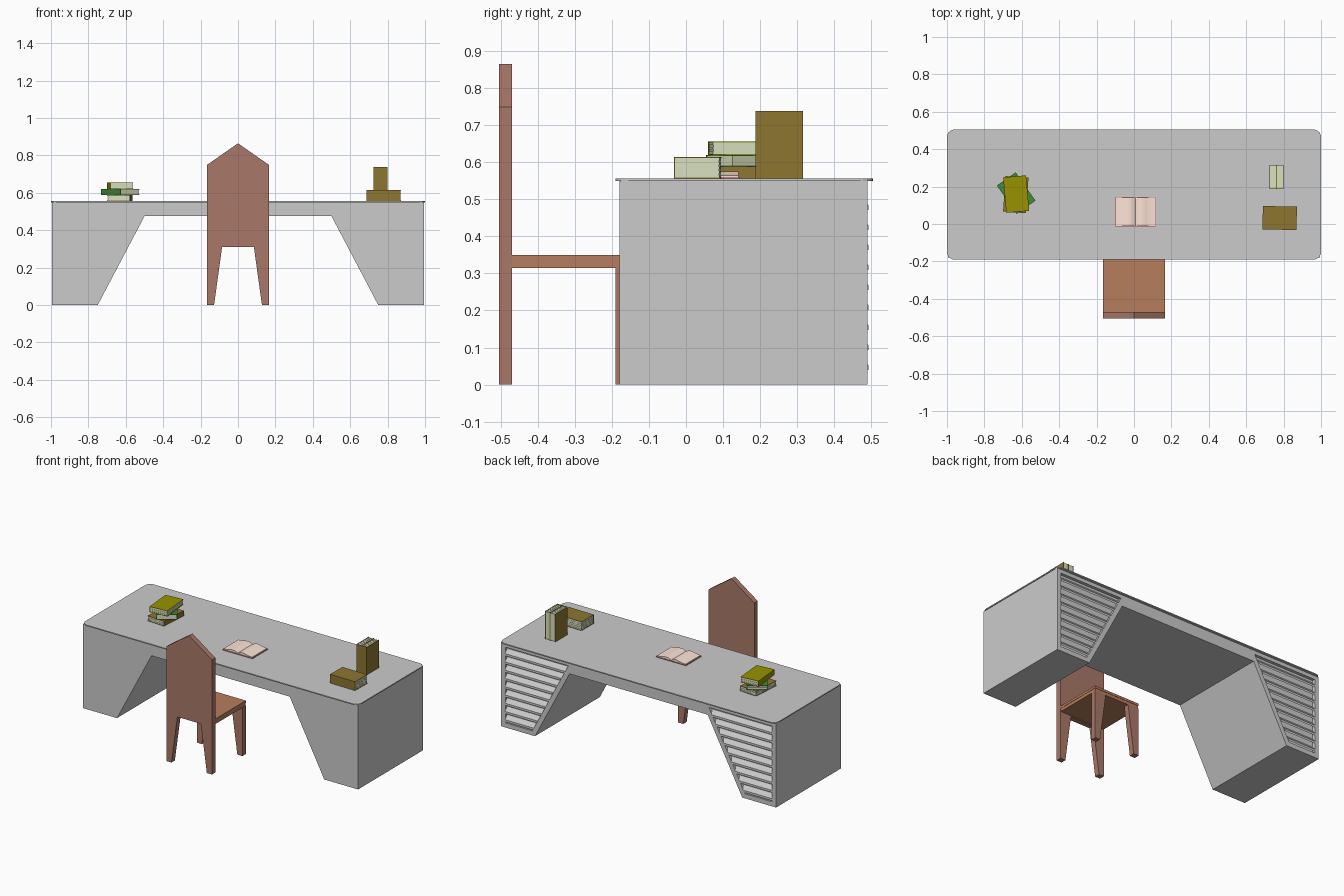
import bpy, bmesh, math
from mathutils import Matrix, Vector

if "Cube" in bpy.data.objects:
    bpy.data.objects.remove(bpy.data.objects["Cube"])


def material(name, r, g, b):
    m = bpy.data.materials.new(name)
    m.diffuse_color = (r, g, b, 1)
    m.use_nodes = True
    m.node_tree.nodes["Principled BSDF"].inputs["Base Color"].default_value = m.diffuse_color
    return m


WOOD = material("dark_wood", .40, .19, .14)
SEAT = material("seat_wood", .47, .21, .11)
OLIVE = material("olive_cover", .31, .29, 0)
BROWN = material("brown_cover", .27, .18, .03)
GREEN = material("green_cover", .054, .25, .044)
PAGES = material("book_pages", .70, .75, .52)
PAPER = material("open_paper", 1, .78, .68)
PINK = material("pink_cover", .55, .2, .2)


def loft(name, a, b, mat=None, matrix=None):
    """Solid between two matching rings of points."""
    bm = bmesh.new()
    va = [bm.verts.new(p) for p in a]
    vb = [bm.verts.new(p) for p in b]
    n = len(va)
    bm.faces.new(va)
    bm.faces.new(vb[::-1])
    for i in range(n):
        j = (i + 1) % n
        bm.faces.new((va[i], vb[i], vb[j], va[j]))
    bmesh.ops.recalc_face_normals(bm, faces=bm.faces)
    if matrix:
        bm.transform(matrix)
    me = bpy.data.meshes.new(name)
    bm.to_mesh(me)
    bm.free()
    ob = bpy.data.objects.new(name, me)
    bpy.context.collection.objects.link(ob)
    if mat:
        me.materials.append(mat)
    return ob


def prism_y(name, pts, y0, y1, mat=None, matrix=None):
    return loft(name, [(x, y0, z) for x, z in pts], [(x, y1, z) for x, z in pts], mat, matrix)


def box(name, x0, x1, y0, y1, z0, z1, mat=None, matrix=None):
    return prism_y(name, [(x0, z0), (x1, z0), (x1, z1), (x0, z1)], y0, y1, mat, matrix)


def mirrored(half):
    """Complete an x>0 profile (listed from one centre side to the other)."""
    return half + [(-x, z) for x, z in reversed(half) if x > 0]


# desk body with angled kneehole
desk = prism_y("desk_body", mirrored([(.5, .475), (.75, 0), (.995, 0), (.995, .55)]), -.18, .49)


def inner(z):
    return .785 - .25 * z / .475


# recessed louvre panels in the back of both pedestals
for s, side in ((1, "right"), (-1, "left")):
    pocket = prism_y(side + "_pocket_cutter",
                     [(s * inner(.03), .03), (s * .965, .03), (s * .965, .525), (s * inner(.525), .525)],
                     .47, .52)
    pocket.hide_render = True
    pocket.hide_viewport = True
    mod = desk.modifiers.new(side + "_pocket", 'BOOLEAN')
    mod.operation = 'DIFFERENCE'
    mod.object = pocket
    mod.solver = 'EXACT'
    for i in range(9):
        z = .038 + i * .054
        prof = [(.468, z + .022), (.493, z), (.493, z + .014), (.468, z + .042)]
        loft(f"{side}_slat_{i + 1}",
             [(s * inner(q), y, q) for y, q in prof],
             [(s * .966, y, q) for y, q in prof])

# table top with rounded corners
r = .04
ring = []
for cx, cy, a0 in ((1 - r, .505 - r, 0), (-1 + r, .505 - r, 90), (-1 + r, -.19 + r, 180), (1 - r, -.19 + r, 270)):
    for k in range(6):
        a = math.radians(a0 + 18 * k)
        ring.append((cx + r * math.cos(a), cy + r * math.sin(a)))
loft("table_top", [(x, y, .549) for x, y in ring], [(x, y, .556) for x, y in ring])

# chair
prism_y("chair_back", mirrored([(.085, .31), (.128, 0), (.165, 0), (.165, .75), (0, .865)]), -.505, -.47, WOOD)
box("seat_frame", -.163, .163, -.47, -.157, .315, .335, SEAT)
box("seat", -.165, .165, -.47, -.155, .335, .35, SEAT)
for s, side in ((1, "right"), (-1, "left")):
    prism_y(side + "_front_leg", [(s * .165, 0), (s * .128, 0), (s * .085, .316), (s * .165, .316)],
            -.19, -.155, WOOD)


def book(name, w, l, t, cover, m, layers=5):
    """Closed book: spine at -x, lying flat on z = 0 before the transform."""
    c = .0025
    x0, x1 = -w / 2, w / 2
    prism_y(name + "_cover", [(x0, 0), (x1, 0), (x1, c), (x0 + c, c), (x0 + c, t - c),
                              (x1, t - c), (x1, t), (x0, t)], -l / 2, l / 2, cover, m)
    h = (t - 2 * c) / layers
    for i in range(layers):
        d = .002 + .0015 * (i % 2)
        box(f"{name}_pages_{i + 1}", x0 + c, x1 - d, -l / 2 + d, l / 2 - d,
            c + i * h, c + (i + 1) * h, PAGES, m)


def place(x, y, z, deg):
    return Matrix.Translation((x, y, z)) @ Matrix.Rotation(math.radians(deg), 4, 'Z')


# stack of books on the left
book("bottom_book", .123, .19, .033, BROWN, place(-.632, .157, .556, 176))
book("middle_book", .123, .185, .031, GREEN, place(-.63, .165, .589, 35))
book("upper_book", .123, .19, .036, OLIVE, place(-.63, .16, .620, 5))

# flat and upright books on the right
book("flat_book", .125, .182, .058, BROWN, place(.779, .032, .556, 89), 9)
stand = Matrix(((0, 0, 1, 0), (1, 0, 0, 0), (0, 1, 0, 0), (0, 0, 0, 1)))
for i in range(2):
    book(f"upright_book_{i + 1}", .128, .182, .037, BROWN,
         Matrix.Translation((.725 + i * .038, .252, .647)) @ stand)

# open book with curved pages
at = Matrix.Translation((.007, .065, .556))
box("open_book_cover", -.108, .108, -.08, .08, 0, .004, PINK, at)
prism_y("open_book_pages", mirrored([(.104, .004), (.104, .009), (.085, .010), (.065, .013), (.05, .017),
                                     (.035, .019), (.02, .017), (.008, .012), (0, .008)]),
        -.077, .077, PAPER, at)
